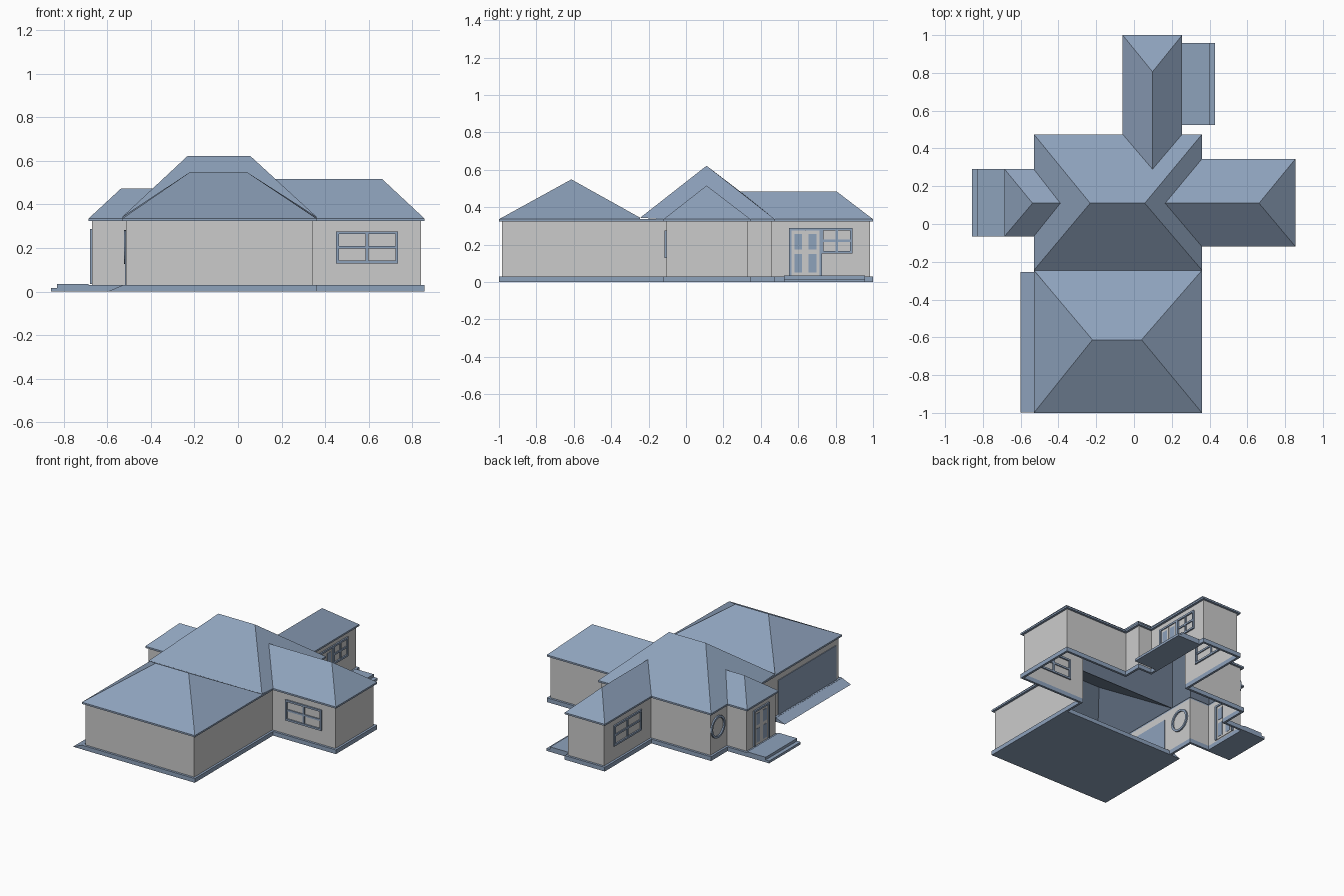
import bpy, bmesh, math

if "Cube" in bpy.data.objects:
    bpy.data.objects.remove(bpy.data.objects["Cube"])

blue = bpy.data.materials.new("slate_blue")
blue.diffuse_color = (0.27, 0.36, 0.50, 1)
blue.use_nodes = True
blue.node_tree.nodes["Principled BSDF"].inputs["Base Color"].default_value = blue.diffuse_color
EAVE, FLOOR, INSET = 0.336, 0.03, 0.016


def make(name, verts, faces, mat=None, fix=True):
    """Mesh object from points and faces; open shells end up facing upward."""
    bm = bmesh.new()
    vs = [bm.verts.new(v) for v in verts]
    for f in faces:
        bm.faces.new([vs[i] for i in f])
    if fix:
        bmesh.ops.recalc_face_normals(bm, faces=bm.faces)
    me = bpy.data.meshes.new(name)
    bm.to_mesh(me)
    bm.free()
    ob = bpy.data.objects.new(name, me)
    bpy.context.collection.objects.link(ob)
    if mat:
        me.materials.append(mat)
    return ob


def boxes(name, spans, mat=None):
    """One object from several boxes (x0, x1, y0, y1, z0, z1)."""
    verts, faces = [], []
    for x0, x1, y0, y1, z0, z1 in spans:
        n = len(verts)
        verts += [(x, y, z) for x in (x0, x1) for y in (y0, y1) for z in (z0, z1)]
        for f in ((0, 1, 3, 2), (4, 6, 7, 5), (0, 4, 5, 1), (2, 3, 7, 6), (0, 2, 6, 4), (1, 5, 7, 3)):
            faces.append([n + i for i in f])
    return make(name, verts, faces, mat)


def inset(loop, d):
    """Move a right-angled counter-clockwise outline inward."""
    out = []
    for i, (x, y) in enumerate(loop):
        (px, py), (qx, qy) = loop[i - 1], loop[(i + 1) % len(loop)]
        sx = math.copysign(1, (py - y) if abs(py - y) > abs(qy - y) and px == x else (y - qy if x == qx else py - y))
        sy = math.copysign(1, (x - px) if py == y else (qx - x))
        out.append((x + sx * d, y + sy * d))
    return out


def ring(name, outer, inner, z0, z1, mat):
    """Closed band between two outlines."""
    n = len(outer)
    verts = [(x, y, z) for loop, z in ((outer, z0), (outer, z1), (inner, z1), (inner, z0)) for x, y in loop]
    faces = [(k * n + i, k * n + (i + 1) % n, (k + 1) % 4 * n + (i + 1) % n, (k + 1) % 4 * n + i)
             for k in range(4) for i in range(n)]
    return make(name, verts, faces, mat)


# Floor plan shared by plinth, walls and eaves
plan = [(-.53, -1), (.36, -1), (.36, -.12), (.855, -.12), (.855, .345), (.36, .345), (.36, .475),
        (.255, .475), (.255, 1), (-.06, 1), (-.06, .475), (-.53, .475), (-.53, .29), (-.685, .29),
        (-.685, -.065), (-.53, -.065)]
wall = inset(plan, INSET)
n = len(plan)
make("walls", [(x, y, z) for z in (FLOOR, EAVE - .01) for x, y in wall],
     [(i, (i + 1) % n, n + (i + 1) % n, n + i) for i in range(n)], fix=False)
ring("plinth", plan, wall, 0, FLOOR, blue)
ring("eaves", plan, wall, EAVE - .012, EAVE, blue)

# Main hip roof, notched where the wings join
E = EAVE
make("main_roof", [
    (-.232, .11, .622), (.057, .11, .622),
    (.36, -.245, .344), (.36, -.12, E), (.165, .11, .516), (.36, .345, E), (.36, .475, E),
    (.255, .475, E), (.098, .29, .484), (-.06, .475, E), (-.53, .475, E),
    (-.53, .29, E), (-.39, .11, .473), (-.53, -.065, E), (-.53, -.245, .344)],
    [(0, 14, 2, 1), (1, 2, 3, 4, 5, 6), (1, 6, 7, 8, 9, 10, 0), (0, 10, 11, 12, 13, 14)], blue, fix=False)

# Garage roof with its low valley against the main roof
make("garage_roof", [
    (-.53, -1, E), (.36, -1, E), (.36, -.245, E), (.36, -.245, .344), (-.53, -.245, .344), (-.53, -.245, E),
    (-.22, -.613, .549), (.04, -.613, .549)],
    [(0, 1, 7, 6), (1, 2, 3, 7), (7, 3, 4, 6), (6, 4, 5, 0)], blue, fix=False)


def wing_roof(name, a, b, c, d, inner, outer):
    """Hip roof: a, b at the house, c, d at the far end (counter-clockwise a-d-c-b)."""
    verts = [(*p, E) for p in (a, d, c, b)] + [inner, outer]
    make(name, verts, [(0, 1, 5, 4), (1, 2, 5), (2, 3, 4, 5)], blue, fix=False)


wing_roof("right_wing_roof", (.36, -.12), (.36, .345), (.855, .345), (.855, -.12),
          (.165, .11, .516), (.662, .11, .516))
wing_roof("back_wing_roof", (.255, .475), (-.06, .475), (-.06, 1), (.255, 1),
          (.098, .29, .484), (.098, .806, .484))
wing_roof("entry_roof", (-.53, .29), (-.53, -.065), (-.685, -.065), (-.685, .29),
          (-.39, .11, .473), (-.537, .11, .473))

# Garage floor with sloping apron
prof = [(-.60, 0), (.359, 0), (.359, .029), (-.53, .029)]
make("garage_floor", [(x, y, z) for y in (-.999, -.255) for x, z in prof],
     [(0, 1, 2, 3), (7, 6, 5, 4)] + [(i, i + 4, (i + 1) % 4 + 4, (i + 1) % 4) for i in range(4)], blue)

# Two-level steps at both doors
boxes("entry_steps", [(-.83, -.685, -.065, .29, 0, .036), (-.858, -.83, -.065, .29, 0, .017)], blue)
boxes("patio_steps", [(.255, .40, .523, .957, 0, .036), (.40, .43, .523, .957, 0, .017)], blue)


def on_wall(axis, plane, u0, u1, z0, z1, depth):
    """Box straddling a wall plane that is constant in the given axis."""
    if axis == "x":
        return (plane - depth, plane + depth, u0, u1, z0, z1)
    return (u0, u1, plane - depth, plane + depth, z0, z1)


def frame(u0, u1, z0, z1, t, bottom=True):
    bars = [(u0, u0 + t, z0, z1), (u1 - t, u1, z0, z1), (u0 + t, u1 - t, z1 - t, z1)]
    return bars + ([(u0 + t, u1 - t, z0, z0 + t)] if bottom else [])


def window(name, axis, plane, u0, u1, z0, z1, t=.013):
    um, zm = (u0 + u1) / 2, (z0 + z1) / 2
    bars = [on_wall(axis, plane, *b, .010) for b in frame(u0, u1, z0, z1, t)]
    bars += [on_wall(axis, plane, *b, .007) for b in
             ((um - t / 2, um + t / 2, z0 + t, z1 - t), (u0 + t, u1 - t, zm - t / 2, zm + t / 2))]
    boxes(name, bars, blue)


def double_door(name, plane, y0, y1, z0, z1, t=.013):
    bars = [on_wall("x", plane, *b, .010) for b in frame(y0, y1, z0, z1, t, False)]
    w = (y1 - y0 - 2 * t) / 2
    zm = (z0 + z1) / 2
    leaves = []
    for k in range(2):
        a = y0 + t + k * w
        leaves.append(on_wall("x", plane, a + .001, a + w - .001, z0, z1 - t, .004))
        for p, q in ((z0 + .015, zm - .012), (zm + .012, z1 - t - .018)):
            bars.append(on_wall("x", plane, a + .017, a + w - .017, p, q, .006))
    boxes(name + "_leaves", leaves)
    boxes(name + "_frame", bars, blue)


window("front_window", "y", -.12 + INSET, .45, .735, .13, .277)
window("patio_window", "x", .255 - INSET, .722, .89, .152, .288)
window("back_wing_window", "x", -.06 + INSET, .57, .88, .13, .277)
double_door("patio_door", .255 - INSET, .55, .727, .036, .288)
double_door("entry_door", -.685 + INSET, .025, .20, .036, .288)

# Garage door panel
boxes("garage_door", [on_wall("x", -.53 + INSET, -.95, -.30, FLOOR, .275, .005)], blue)

# Round windows either side of the entry
SEG = 24
for name, y in (("round_window_back", .38), ("round_window_front", -.15)):
    verts, faces = [], []
    for r, dx in ((.078, -.01), (.078, .01), (.063, .01), (.063, -.01)):
        verts += [(-.53 + INSET + dx, y + r * math.cos(2 * math.pi * i / SEG),
                   .205 + r * math.sin(2 * math.pi * i / SEG)) for i in range(SEG)]
    for k in range(4):
        for i in range(SEG):
            j, m = (i + 1) % SEG, (k + 1) % 4
            faces.append((k * SEG + i, k * SEG + j, m * SEG + j, m * SEG + i))
    make(name, verts, faces, blue)
